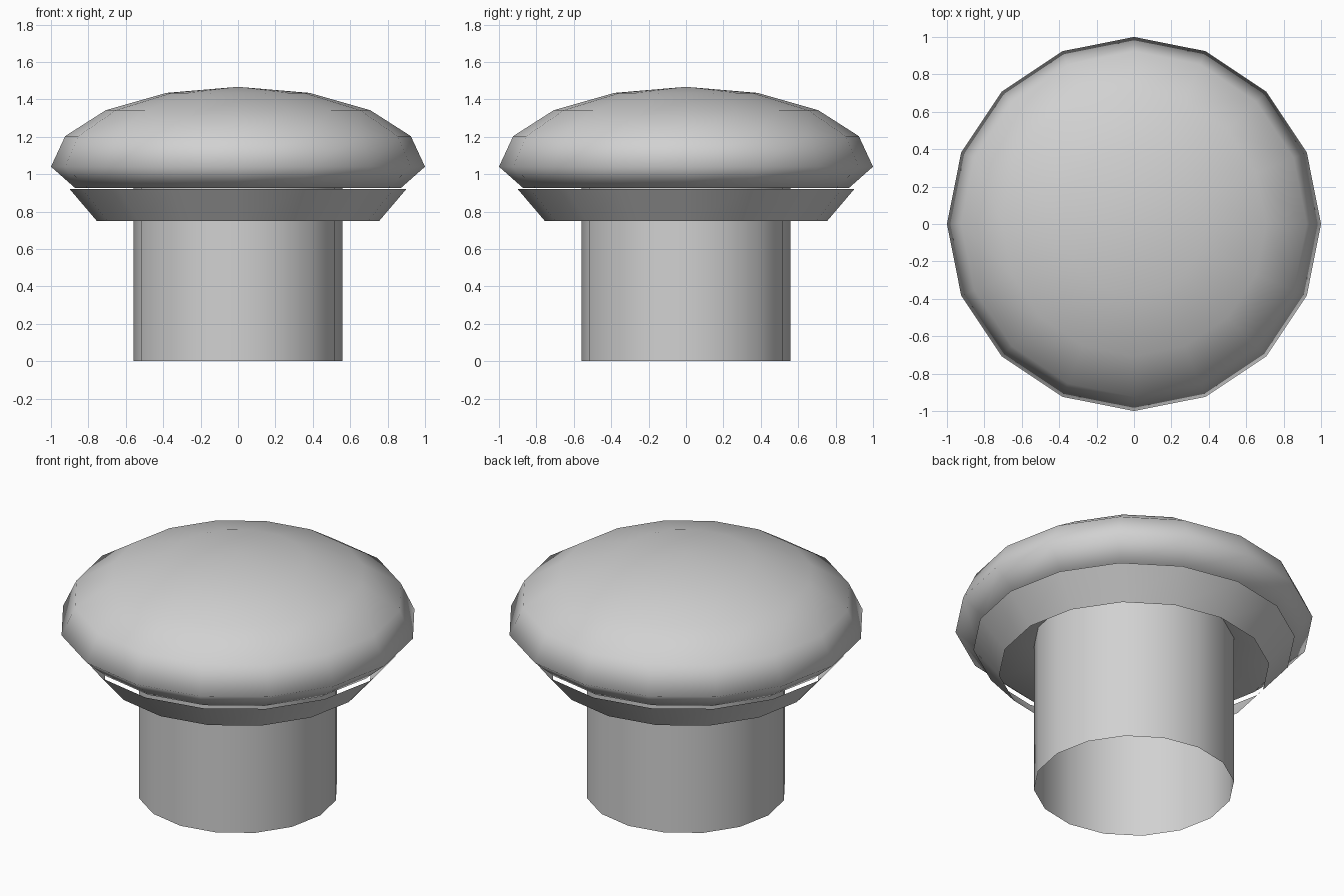
import bpy, bmesh, math

cube = bpy.data.objects.get("Cube")
if cube:
    bpy.data.objects.remove(cube, do_unlink=True)

SIDES = 16

# One plain grey for every part
grey = bpy.data.materials.new("light_grey")
grey.use_nodes = True
grey.diffuse_color = (0.64, 0.64, 0.64, 1)
grey.node_tree.nodes["Principled BSDF"].inputs["Base Color"].default_value = (0.64, 0.64, 0.64, 1)


def lathe(name, profile):
    """Turn a (radius, height) profile, listed upwards, around the z axis."""
    bm = bmesh.new()
    rings = []
    for r, z in profile:
        if r < 1e-5:
            rings.append([bm.verts.new((0, 0, z))] * SIDES)
        else:
            angles = [2 * math.pi * i / SIDES for i in range(SIDES)]
            rings.append([bm.verts.new((r * math.cos(a), r * math.sin(a), z)) for a in angles])
    for low, high in zip(rings, rings[1:]):
        for i in range(SIDES):
            j = (i + 1) % SIDES
            corners = [low[i], low[j], high[j], high[i]]
            bm.faces.new(list(dict.fromkeys(corners)))
    mesh = bpy.data.meshes.new(name)
    bm.to_mesh(mesh)
    bm.free()
    mesh.materials.append(grey)
    obj = bpy.data.objects.new(name, mesh)
    bpy.context.collection.objects.link(obj)
    bpy.ops.object.select_all(action='DESELECT')
    obj.select_set(True)
    bpy.context.view_layer.objects.active = obj
    bpy.ops.object.shade_smooth_by_angle(angle=math.radians(80))
    return obj


# Hollow stem, open at the bottom
lathe("stem", [(0.56, 0.0), (0.56, 0.925)])

# Cap: flat underside, sloping lip, flattened dome
dome = [(math.cos(k * math.pi / 8), 1.04 + 0.427 * math.sin(k * math.pi / 8)) for k in range(5)]
lathe("cap", [(0.56, 0.925), (0.87, 0.925)] + dome)

# Thin flared collar hanging just below the cap
lathe("collar", [(0.755, 0.75), (0.9, 0.92)])
